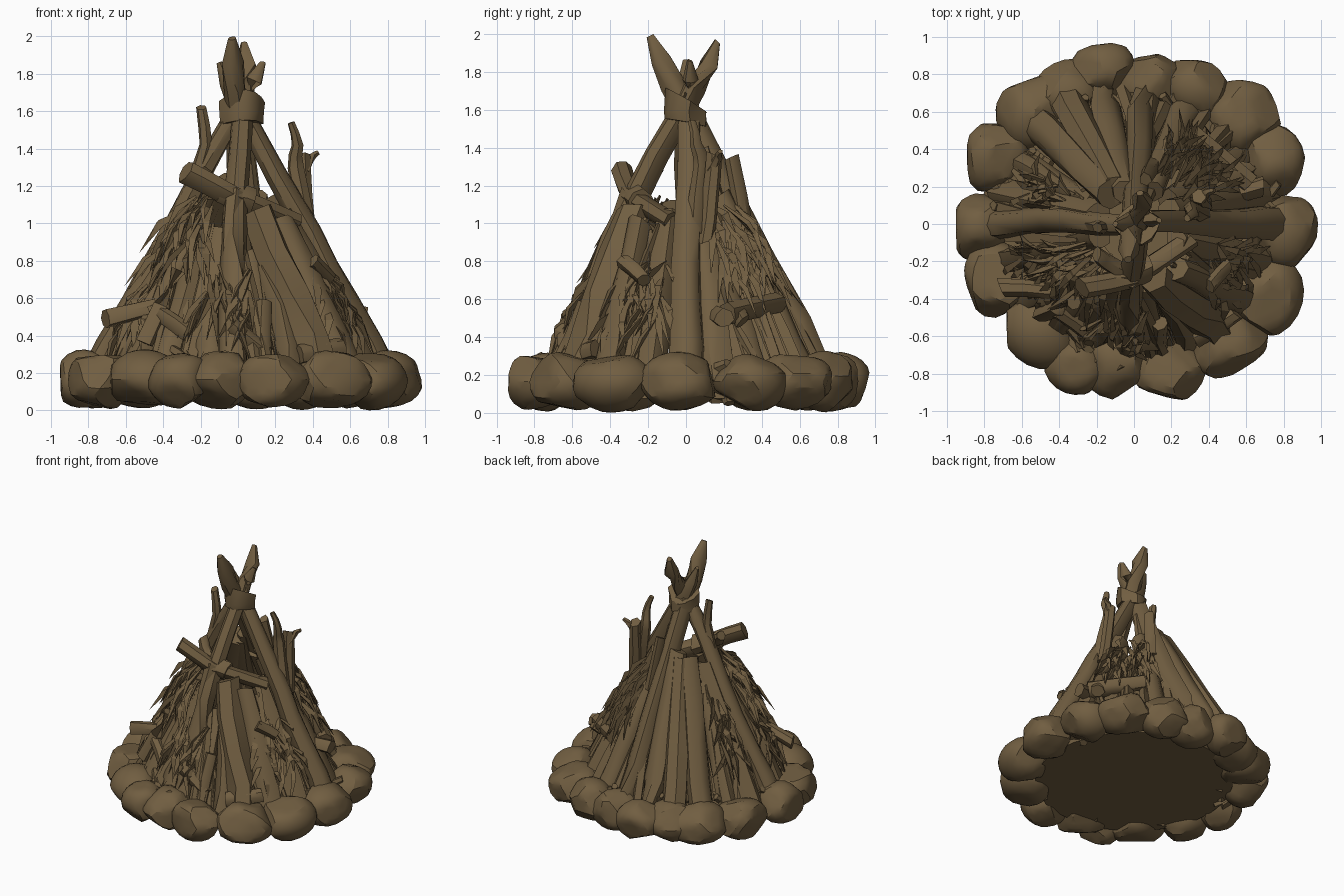
import bpy, bmesh, math, random
from mathutils import Vector, noise

random.seed(11)
if "Cube" in bpy.data.objects:
    bpy.data.objects.remove(bpy.data.objects["Cube"], do_unlink=True)

wood = bpy.data.materials.new("earthy brown")
wood.use_nodes = True
BROWN = (0.165, 0.112, 0.053, 1)
wood.diffuse_color = BROWN
wood.node_tree.nodes["Principled BSDF"].inputs["Base Color"].default_value = BROWN


def finish(name, bm, angle=40):
    bmesh.ops.recalc_face_normals(bm, faces=bm.faces)
    mesh = bpy.data.meshes.new(name)
    bm.to_mesh(mesh)
    bm.free()
    mesh.materials.append(wood)
    ob = bpy.data.objects.new(name, mesh)
    bpy.context.collection.objects.link(ob)
    bpy.ops.object.select_all(action='DESELECT')
    ob.select_set(True)
    bpy.context.view_layer.objects.active = ob
    bpy.ops.object.shade_smooth_by_angle(angle=math.radians(angle))
    return ob


def stick(bm, points, radii, sides=8, rough=0.1):
    """Rough tapered tube through points, with slanted ends."""
    pts = [Vector(p) for p in points]
    rings = []
    lumps = [random.uniform(1 - rough, 1 + rough) for _ in range(sides)]
    for i, p in enumerate(pts):
        d = (pts[min(i + 1, len(pts) - 1)] - pts[max(i - 1, 0)]).normalized()
        u = d.cross(Vector((0.3, 0.2, 1) if abs(d.z) < 0.9 else (1, 0.2, 0))).normalized()
        v = d.cross(u)
        tilt = random.uniform(-0.5, 0.5) if i in (0, len(pts) - 1) else 0
        ring = []
        for k in range(sides):
            a = math.tau * k / sides
            r = radii[i] * lumps[k] * random.uniform(1 - rough / 2, 1 + rough / 2)
            ring.append(bm.verts.new(p + (u * math.cos(a) + v * math.sin(a) + d * tilt * math.cos(a)) * r))
        rings.append(ring)
    for a, b in zip(rings, rings[1:]):
        for k in range(sides):
            n = (k + 1) % sides
            bm.faces.new((a[k], a[n], b[n], b[k]))
    bm.faces.new(rings[0])
    bm.faces.new(rings[-1])


def polar(deg, r, z):
    a = math.radians(deg)
    return Vector((r * math.cos(a), r * math.sin(a), z))


def cone_radius(z):
    return 0.02 + 0.54 * (1.58 - z)


def log(name, points, r0, r1, sides=8, tip=None):
    """Knobbly log; an optional tip point sharpens the far end."""
    pts = [Vector(points[0])]
    for p in points[1:]:
        p = Vector(p)
        bend = Vector([random.uniform(-.12, .12) * r0 for _ in range(3)])
        pts += [(pts[-1] + p) / 2 + bend, p]
    n = len(pts)
    radii = [r0 + (r1 - r0) * i / (n - 1) for i in range(n)]
    if tip:
        pts.append(tip)
        radii.append(r1 * 0.35)
    bm = bmesh.new()
    stick(bm, pts, radii, sides, 0.13)
    return finish(name, bm, 45)


# Ring of chipped boulders: x, y, size
STONES = [(-.17, .82, .16), (.1, .77, .17), (.34, .74, .17), (.58, .58, .2), (.73, .34, .18),
          (.8, -.03, .19), (.7, -.39, .2), (.5, -.62, .2), (.19, -.79, .17), (-.09, -.73, .2),
          (-.31, -.76, .15), (-.5, -.57, .2), (-.73, -.3, .19), (-.82, -.02, .17),
          (-.74, .37, .18), (-.53, .61, .2), (-.35, .7, .18)]
bm = bmesh.new()
for x, y, s in STONES:
    new = bmesh.ops.create_icosphere(bm, subdivisions=3, radius=1)["verts"]
    cuts = [(Vector([random.gauss(0, 1) for _ in range(3)]).normalized(),
             random.uniform(0.74, 0.9)) for _ in range(11)]
    out = Vector((x, y, 0)).normalized()
    side = Vector((-out.y, out.x, 0))
    for v in new:
        v.co *= 1 + 0.08 * noise.noise(v.co * 0.9 + Vector((x, y, s)) * 9)
        for n, d in cuts:
            over = v.co.dot(n) - d
            if over > 0:
                v.co -= n * over
        v.co = Vector((x, y, .165)) + out * v.co.x * s + side * v.co.y * s * 1.13 + Vector((0, 0, v.co.z * .16))
        v.co.z = max(v.co.z, 0)
finish("boulder_ring", bm, 27)

# Ground inside the ring
bm = bmesh.new()
bmesh.ops.create_cone(bm, cap_ends=True, segments=32, radius1=0.72, radius2=0.7, depth=0.05)
bmesh.ops.translate(bm, vec=(0, 0, 0.1), verts=bm.verts)
finish("ground_disc", bm)

# Four main poles crossing at the binding, each cut to a point
log("right_pole", [(-.8, 0, .12), (-.56, .02, .57), (-.33, .02, 1), (-.02, 0, 1.58), (.09, .02, 1.76)],
    .085, .045, tip=(.135, .02, 1.86))
log("left_pole", [(.8, 0, .12), (.57, 0, .58), (.38, .01, .95), (.05, .02, 1.55), (-.06, 0, 1.75)],
    .1, .045, tip=(-.1, 0, 1.86))
log("front_pole", [(-.03, -.72, .12), (-.04, -.48, .7), (-.02, -.27, 1.12), (.02, -.02, 1.58), (.04, .12, 1.84)],
    .075, .055, tip=(.03, .165, 1.96))
log("back_pole", [(.05, .74, .12), (.03, .4, .8), (0, .01, 1.58), (-.02, -.13, 1.86)],
    .085, .058, tip=(-.03, -.19, 1.99))
log("binding", [(.02, 0, 1.53), (.02, 0, 1.65)], .105, .112, 12)

# Large leaning logs: angle, foot radius, top angle, top radius, top height, thickness
LEANERS = [(14, .74, 18, .2, 1.15, .08), (33, .7, 36, .22, .95, .07), (66, .72, 62, .2, 1.15, .085),
           (84, .72, 80, .2, 1.1, .075), (104, .76, 104, .17, 1.25, .085), (118, .78, 116, .2, 1.2, .095),
           (134, .78, 130, .2, 1.2, .095), (152, .72, 152, .24, 1.0, .075), (168, .74, 165, .2, 1.15, .08),
           (196, .74, 200, .2, 1.1, .075), (214, .72, 216, .26, .98, .085), (233, .72, 230, .26, .96, .08),
           (252, .7, 248, .28, .95, .085), (281, .7, 280, .32, .85, .06), (296, .7, 292, .3, .95, .075),
           (325, .74, 313, .33, 1.0, .085), (344, .74, 340, .24, 1.05, .075)]
for i, (a, r0, b, r1, h, t) in enumerate(LEANERS):
    foot, top = polar(a, r0, .12), polar(b, r1, h)
    log(f"leaning_log_{i + 1}", [foot, (foot + top) / 2 + polar(a, .01, 0), top], t * 1.08, t * .85, 8)
log("front_plank", [(.47, -.58, .15), (.3, -.45, .6), (.1, -.27, 1.07)], .1, .085, 6)

# Crossing branch on the front with its knot
log("cross_branch", [(-.28, -.34, 1.28), (-.02, -.29, 1.14), (.3, -.08, 1.01)], .062, .055, 7)
log("branch_knot", [(-.1, -.3, 1.17), (-.02, -.28, 1.14), (.08, -.24, 1.11)], .055, .07)
log("knot_stub", [(-.02, -.27, 1.13), (-.15, -.2, 1.22), (-.2, -.16, 1.28)], .055, .04, 7)
log("hanging_stub", [(-.02, -.3, 1.15), (-.05, -.42, .8)], .055, .04, 6)

# Upright twigs and forks growing from the side poles
log("right_twig", [(-.26, 0, 1.1), (-.17, -.02, 1.42), (-.195, -.02, 1.62)], .045, .028, 6)
log("left_twig", [(.37, .05, .95), (.31, .08, 1.3), (.32, .05, 1.42), (.285, .03, 1.54)], .055, .02, 6)
log("left_fork_stem", [(.38, .1, .9), (.36, .13, 1.15), (.35, .15, 1.36)], .045, .04, 6)
log("left_fork_prong", [(.35, .13, 1.27), (.39, .17, 1.35), (.43, .18, 1.38)], .035, .015, 5)
log("inner_twig", [(.1, .2, 1.0), (.06, .1, 1.4)], .035, .025, 6)
log("inner_twig_back", [(.1, .31, .95), (.06, .24, 1.35)], .045, .035, 6)

# Short cut logs tucked between the leaning logs
SHORTS = [((-.71, -.34, .49), (-.42, -.36, .56), .052), ((.69, .2, .5), (.5, .15, .52), .05),
          ((-.04, -.63, .46), (.16, -.62, .3), .055), ((.13, -.66, .25), (.14, -.53, .58), .05),
          ((.62, .22, .52), (.32, .48, .58), .06), ((.4, -.33, .8), (.5, -.22, .7), .04),
          ((.48, .22, .65), (.6, .3, .48), .055), ((-.25, -.58, .4), (-.42, -.46, .52), .05),
          ((-.5, -.48, .36), (-.32, -.42, .75), .05), ((.33, -.62, .3), (.55, -.48, .34), .05)]
for i, (a, b, t) in enumerate(SHORTS):
    log(f"short_log_{i + 1}", [a, b], t, t * 0.9, 7)

# Kindling filling the cone between the logs
bm = bmesh.new()
for i in range(85):
    a = random.uniform(0, 360)
    z0, z1 = random.uniform(.1, .3), random.uniform(.55, 1.05)
    k = random.uniform(.82, .98)
    p, q = polar(a, cone_radius(z0) * k, z0), polar(a + random.uniform(-16, 16), cone_radius(z1) * k, z1)
    t = random.uniform(.02, .05)
    stick(bm, [p, (p + q) / 2, q], [t, t, t * .4], random.choice((4, 5)), .2)
finish("kindling", bm, 25)

# Low chips between kindling and boulders
bm = bmesh.new()
for i in range(60):
    p = polar(random.uniform(0, 360), random.uniform(.58, .72), random.uniform(.16, .29))
    d = Vector((random.uniform(-.12, .12), random.uniform(-.12, .12), random.uniform(0, .12)))
    stick(bm, [p - d, p + d], [.035, .025], 5, .2)
finish("wood_chips", bm, 20)

# Straw tufts: angle, spread, low height, high height, outward flare, count
TUFTS = [(45, 22, .6, 1.1, .11, 75), (222, 22, .72, 1.15, .13, 60), (335, 14, .35, .8, .03, 40),
         (165, 12, .4, .95, .01, 25), (265, 14, .35, .8, .02, 30), (205, 12, .3, .7, .03, 25)]
bm = bmesh.new()
for a, spread, lo, hi, flare, count in TUFTS:
    for i in range(count):
        ang = a + random.uniform(-spread, spread)
        z1 = random.uniform(lo + .15, hi)
        z0 = z1 - random.uniform(.14, .32)
        top = polar(ang, cone_radius(z1) + .01, z1)
        tip = polar(ang + random.uniform(-14, 14), cone_radius(z0) + random.uniform(-.02, flare), z0)
        mid = (top + tip) / 2 + polar(ang, .025, .02)
        stick(bm, [top, mid, tip], [.008, .021, .001], 3, .25)
finish("straw_tufts", bm, 20)
